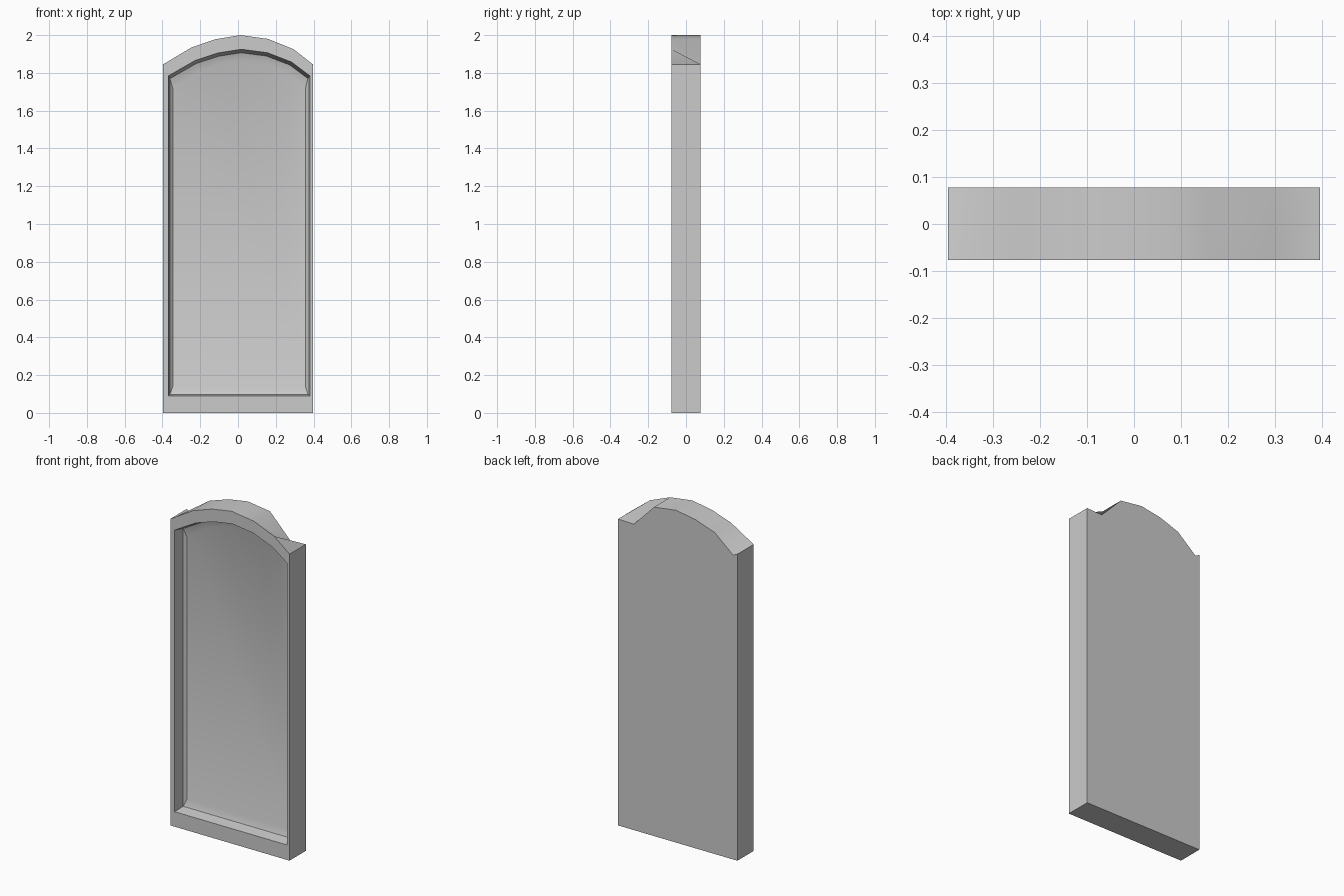
import bpy, bmesh

if "Cube" in bpy.data.objects:
    bpy.data.objects.remove(bpy.data.objects["Cube"])

# Arch shape as (fraction across, fraction of rise)
ARCH = [(0, 0), (0.035, 0.105), (0.19, 0.58), (0.35, 0.86), (0.515, 1),
        (0.70, 0.87), (0.87, 0.52), (1, 0)]


def outline(x0, x1, y, bottom, spring, top, dips=None):
    """Closed arched outline: two lower corners, then the arch from right to left."""
    pts = [(x0, y, bottom), (x1, y, bottom)]
    for i in reversed(range(len(ARCH))):
        t, h = ARCH[i]
        drop = (dips or {}).get(i, 0)
        pts.append((x0 + (x1 - x0) * t, y, spring + (top - spring) * h - drop))
    return pts


# Back, front, frame lip, recess wall and panel edge, in order through the body
outlines = [
    outline(-0.397, 0.397, 0.078, 0.0, 1.845, 2.0, {1: 0.03, 6: 0.085}),
    outline(-0.397, 0.397, -0.077, 0.0, 1.845, 2.0),
    outline(-0.368, 0.38, -0.077, 0.09, 1.785, 1.925),
    outline(-0.36, 0.37, -0.007, 0.098, 1.77, 1.907),
    outline(-0.345, 0.357, 0.007, 0.14, 1.718, 1.872),
]

bm = bmesh.new()
loops = [[bm.verts.new(p) for p in pts] for pts in outlines]
for a, b in zip(loops, loops[1:]):
    for i in range(len(a)):
        j = (i + 1) % len(a)
        bm.faces.new((a[i], a[j], b[j], b[i]))
# Back face and recessed front panel
bm.faces.new(loops[0])
bm.faces.new(loops[-1])
bmesh.ops.triangulate(bm, faces=[f for f in bm.faces if len(f.verts) > 4])
bmesh.ops.recalc_face_normals(bm, faces=bm.faces)

mesh = bpy.data.meshes.new("arched_panel")
bm.to_mesh(mesh)
bm.free()
panel = bpy.data.objects.new("arched_panel", mesh)
bpy.context.collection.objects.link(panel)

# Smooth the arch while keeping the frame edges crisp
bpy.context.view_layer.objects.active = panel
panel.select_set(True)
bpy.ops.object.shade_smooth_by_angle(angle=0.6)
